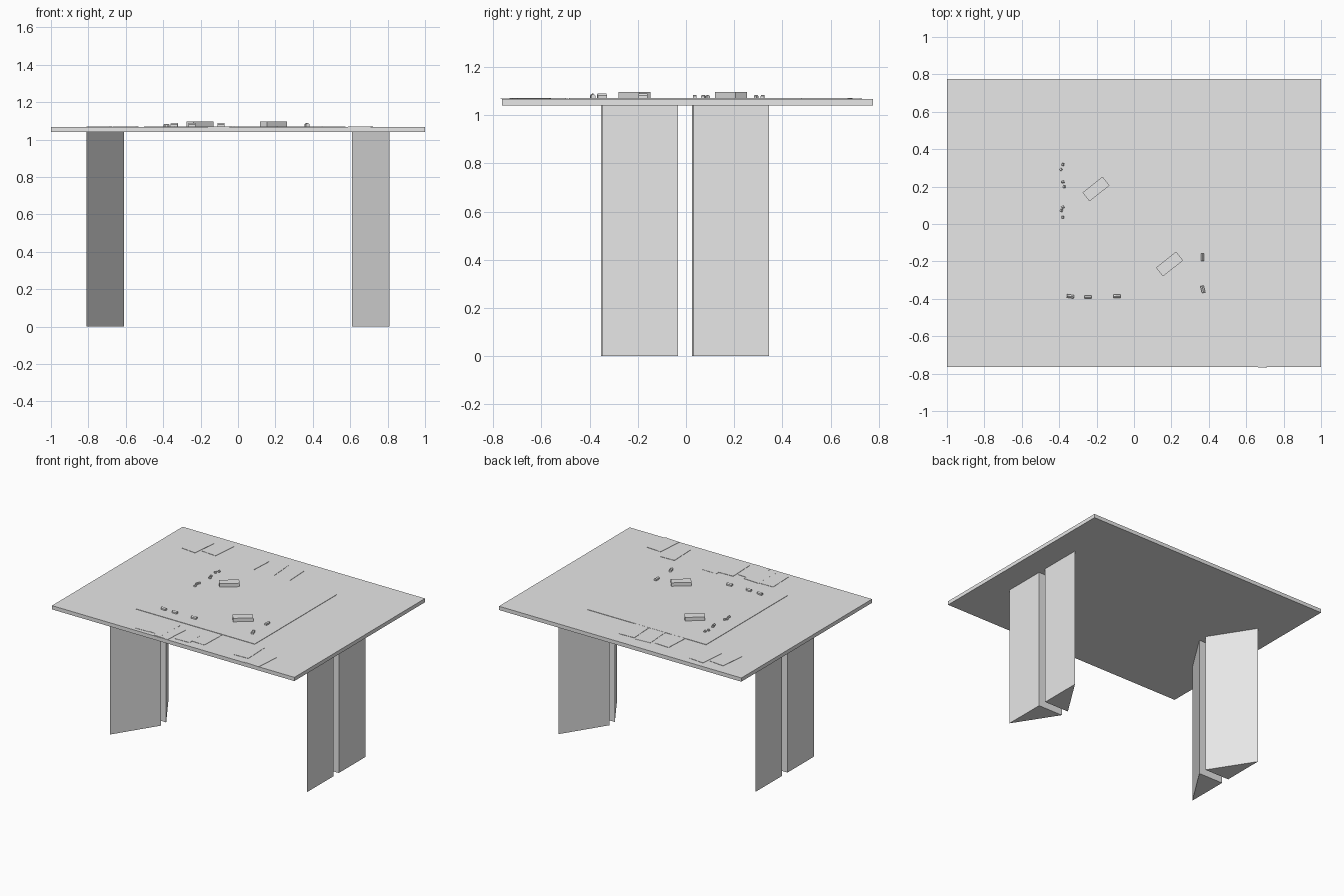
import bpy
from math import radians
from mathutils import Matrix

cube = bpy.data.objects.get("Cube")
if cube:
    bpy.data.objects.remove(cube)

grey = bpy.data.materials.new("plain grey")
grey.use_nodes = True
grey.diffuse_color = (0.8, 0.8, 0.8, 1)
grey.node_tree.nodes["Principled BSDF"].inputs["Base Color"].default_value = (0.8, 0.8, 0.8, 1)

UNDERSIDE, TOP = 1.04, 1.068
BOARD_TOP = TOP + 0.003


def prism(name, outline, height, matrix):
    """Extrude a counter-clockwise outline along local z."""
    n = len(outline)
    verts = [(x, y, z) for z in (0, height) for x, y in outline]
    faces = [tuple(reversed(range(n))), tuple(range(n, 2 * n))]
    faces += [(i, (i + 1) % n, n + (i + 1) % n, n + i) for i in range(n)]
    mesh = bpy.data.meshes.new(name)
    mesh.from_pydata([matrix @ Matrix.Translation(v).translation for v in verts], [], faces)
    mesh.materials.append(grey)
    obj = bpy.data.objects.new(name, mesh)
    bpy.context.collection.objects.link(obj)
    return obj


def box(name, x, y, z, width, depth, height, turn=0):
    w, d = width / 2, depth / 2
    place = Matrix.Translation((x, y, z)) @ Matrix.Rotation(radians(turn), 4, "Z")
    return prism(name, [(-w, -d), (w, -d), (w, d), (-w, d)], height, place)


def house(name, x, y, length, width, height, turn):
    """Gabled block with its ridge along the turned x axis."""
    w = width / 2
    eave = height * 0.6
    section = [(-w, 0), (w, 0), (w, eave), (0, height), (-w, eave)]
    place = (Matrix.Translation((x, y, BOARD_TOP)) @ Matrix.Rotation(radians(turn), 4, "Z")
             @ Matrix.Rotation(radians(90), 4, "Z") @ Matrix.Rotation(radians(90), 4, "X")
             @ Matrix.Translation((0, 0, -length / 2)))
    return prism(name, section, height=length, matrix=place)


# Table top and playing board
box("table_top", 0, 0.006, UNDERSIDE, 2, 1.54, TOP - UNDERSIDE)
box("game_board", -0.012, -0.003, TOP, 0.98, 0.965, BOARD_TOP - TOP)

# Four wedge legs, right angle towards the outer middle
for side, side_name in ((-1, "right"), (1, "left")):
    for end, end_name in ((-1, "front"), (1, "back")):
        shift = -0.004 + 0.003 * side
        outline = [(side * 0.81, end * 0.032 + shift),
                   (side * 0.81, end * 0.345 + shift),
                   (side * 0.61, end * 0.032 + shift)]
        if side * end < 0:
            outline.reverse()
        prism(f"{end_name}_{side_name}_leg", outline, UNDERSIDE, Matrix())

# Flat cards along the front and back edges: x, y, turn
cards = [(-0.28, -0.635, 2), (-0.17, -0.63, -3), (-0.1, -0.66, -4), (0.04, -0.62, 2),
         (0.15, -0.59, -2), (0.51, -0.6, 2), (0.655, -0.665, -4),
         (-0.74, 0.585, -6), (-0.6, 0.625, -5),
         (-0.265, 0.56, -3), (-0.11, 0.575, 4), (0.025, 0.57, 3)]
for i, (x, y, turn) in enumerate(cards):
    box(f"card_{i + 1}", x, y, TOP, 0.12, 0.2, 0.002 + 0.0003 * (i % 2), turn)

# Two stacked card decks on the board
for name, x, y in (("back_deck", -0.203, 0.187), ("front_deck", 0.19, -0.214)):
    box(name, x, y, BOARD_TOP, 0.137, 0.06, 0.026, 38.5)

# Large houses: x, y, turn
for i, (x, y, turn) in enumerate([(-0.34, -0.387, -8), (-0.246, -0.39, 0), (-0.091, -0.386, 2),
                                  (0.366, -0.178, 90), (0.368, -0.349, 105)]):
    house(f"large_house_{i + 1}", x, y, 0.038, 0.018, 0.018, turn)

# Small houses: x, y, turn
for i, (x, y, turn) in enumerate([(-0.38, 0.318, 80), (-0.39, 0.291, 50), (-0.38, 0.225, 10),
                                  (-0.372, 0.2, 85), (-0.38, 0.09, 30), (-0.388, 0.072, 70),
                                  (-0.38, 0.037, 90)]):
    house(f"small_house_{i + 1}", x, y, 0.014, 0.013, 0.013, turn)
